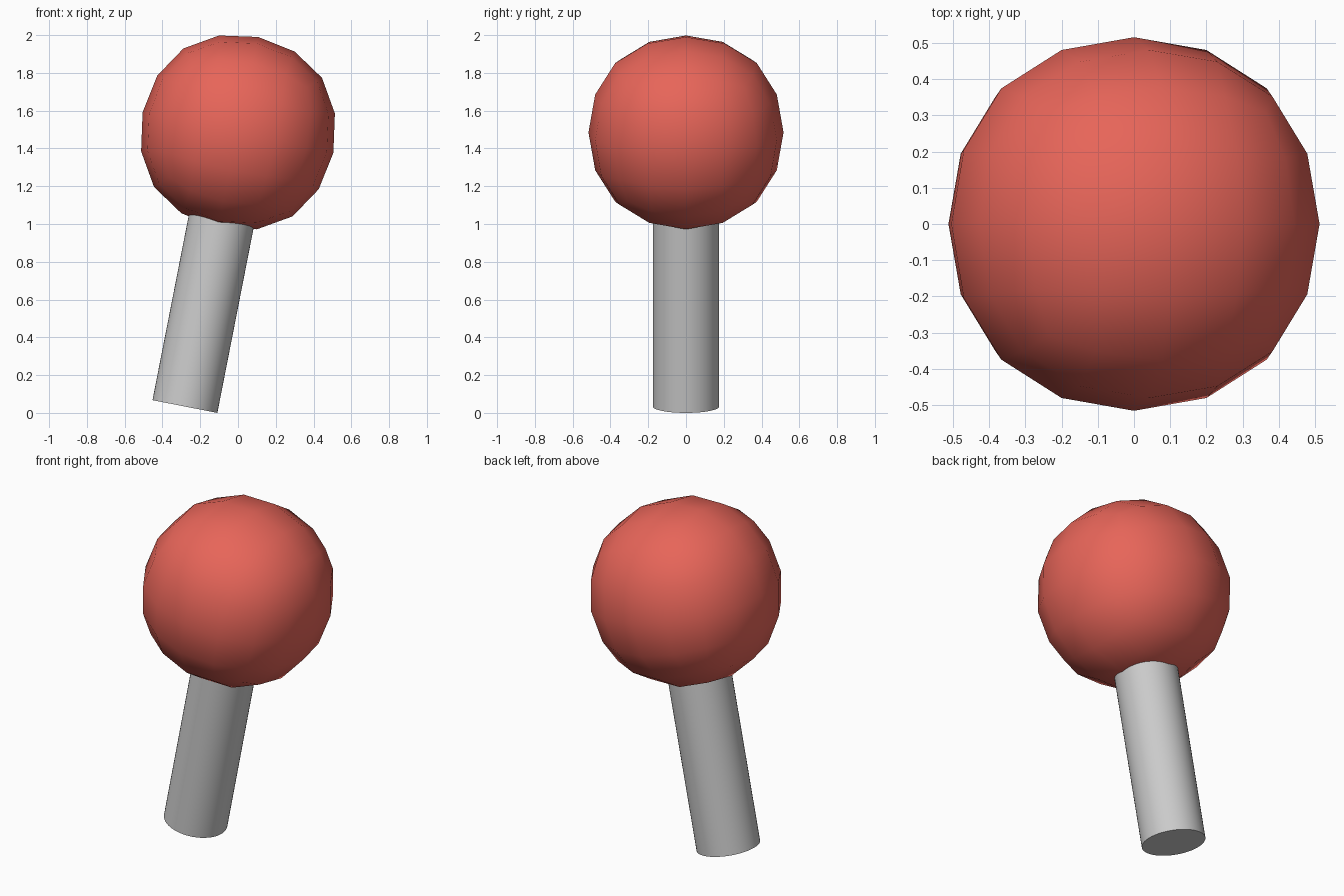
import bpy
from math import radians, sin, cos

if "Cube" in bpy.data.objects:
    bpy.data.objects.remove(bpy.data.objects["Cube"])

STICK_TILT = radians(11.1)
HEAD_TILT = radians(12)
R = 0.175

# Head: cube rounded into a low-poly ball, smooth shaded
bpy.ops.mesh.primitive_cube_add(size=1.23, location=(0, 0, 1.485), rotation=(0, HEAD_TILT, 0))
head = bpy.context.object
head.name = "ball_head"
sub = head.modifiers.new("round", 'SUBSURF')
sub.levels = sub.render_levels = 2
for p in head.data.polygons:
    p.use_smooth = True
red = bpy.data.materials.new("red")
red.diffuse_color = (0.8, 0.13, 0.1, 1)
red.use_nodes = True
red.node_tree.nodes["Principled BSDF"].inputs["Base Color"].default_value = red.diffuse_color
head.data.materials.append(red)

# Stick: leaning cylinder that stands on its lowest edge and ends inside the ball
length = 1.15
base_x, base_z = -0.281, R * sin(STICK_TILT)
bpy.ops.mesh.primitive_cylinder_add(
    vertices=48, radius=R, depth=length,
    location=(base_x + sin(STICK_TILT) * length / 2, 0, base_z + cos(STICK_TILT) * length / 2),
    rotation=(0, STICK_TILT, 0))
stick = bpy.context.object
stick.name = "stick"
bpy.ops.object.shade_smooth_by_angle(angle=radians(30))
